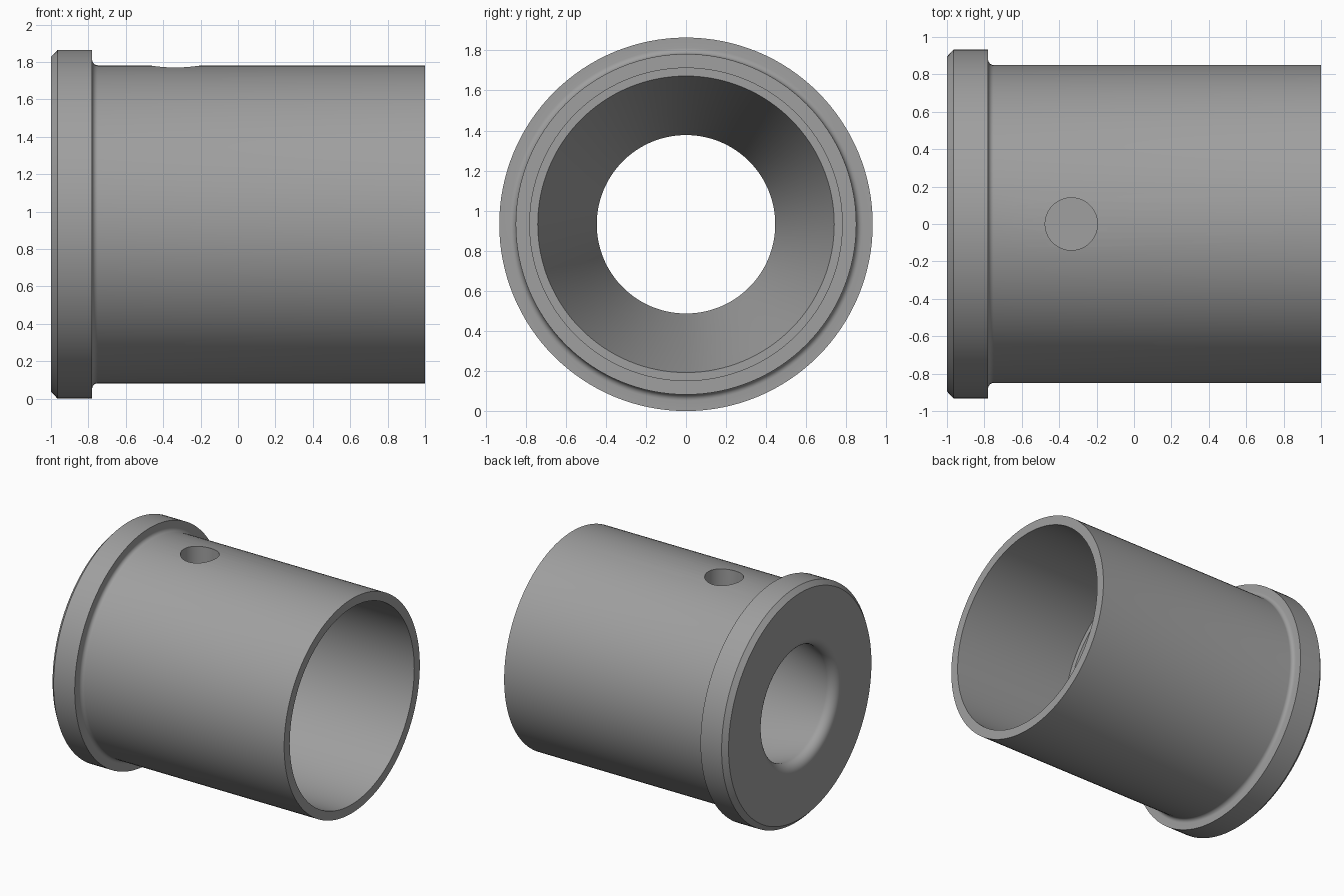
import bpy, bmesh, math
from mathutils import Matrix

if "Cube" in bpy.data.objects:
    bpy.data.objects.remove(bpy.data.objects["Cube"])

AXIS_Z = 0.932
SEGMENTS = 128


def arc(cx, cr, radius, start, end, steps):
    """Profile points (x, r) along a circular arc, angles in degrees."""
    pts = []
    for i in range(steps + 1):
        a = math.radians(start + (end - start) * i / steps)
        pts.append((cx + radius * math.cos(a), cr + radius * math.sin(a)))
    return pts


def revolve(name, profile):
    """Turn a closed (x, r) profile around the horizontal x axis."""
    bm = bmesh.new()
    rings = []
    for i in range(SEGMENTS):
        a = 2 * math.pi * i / SEGMENTS
        rings.append([bm.verts.new((x, r * math.sin(a), AXIS_Z + r * math.cos(a)))
                      for x, r in profile])
    n = len(profile)
    for i in range(SEGMENTS):
        a, b = rings[i], rings[(i + 1) % SEGMENTS]
        for j in range(n):
            k = (j + 1) % n
            bm.faces.new((a[j], a[k], b[k], b[j]))
    bmesh.ops.recalc_face_normals(bm, faces=bm.faces)
    mesh = bpy.data.meshes.new(name)
    bm.to_mesh(mesh)
    bm.free()
    obj = bpy.data.objects.new(name, mesh)
    bpy.context.collection.objects.link(obj)
    return obj


grey = bpy.data.materials.new("steel grey")
grey.diffuse_color = (0.35, 0.35, 0.35, 1)
grey.use_nodes = True
grey.node_tree.nodes["Principled BSDF"].inputs["Base Color"].default_value = grey.diffuse_color

# Wall section: chamfered flange, filleted shoulder, sleeve, counterbore, tapered bore
profile = [(-1.0, 0.895), (-0.965, 0.932), (-0.78, 0.932)]
profile += arc(-0.75, 0.88, 0.03, 180, 270, 6)
profile += [(1.0, 0.85), (1.0, 0.78), (0.0, 0.78), (0.0, 0.74)]
profile += arc(-0.93, 0.515, 0.07, 287.7, 180, 9)
profile += [(-1.0, 0.525)]
bushing = revolve("flanged_bushing", profile)
bushing.data.materials.append(grey)

# Blind radial hole in the top of the sleeve
bm = bmesh.new()
bmesh.ops.create_cone(bm, cap_ends=True, segments=64, radius1=0.14, radius2=0.14, depth=0.4,
                      matrix=Matrix.Translation((-0.335, 0, AXIS_Z + 0.685 + 0.2)))
cut_mesh = bpy.data.meshes.new("hole_cutter")
bm.to_mesh(cut_mesh)
bm.free()
cut_mesh.materials.append(grey)
cutter = bpy.data.objects.new("hole_cutter", cut_mesh)
bpy.context.collection.objects.link(cutter)
cutter.hide_render = True

mod = bushing.modifiers.new("pin_hole", 'BOOLEAN')
mod.operation = 'DIFFERENCE'
mod.solver = 'EXACT'
mod.object = cutter
bpy.context.view_layer.objects.active = bushing
bushing.select_set(True)
bpy.ops.object.modifier_apply(modifier=mod.name)
bpy.data.objects.remove(cutter)

# Smooth turned surfaces with crisp edges
bpy.ops.object.shade_smooth_by_angle(angle=math.radians(30))
